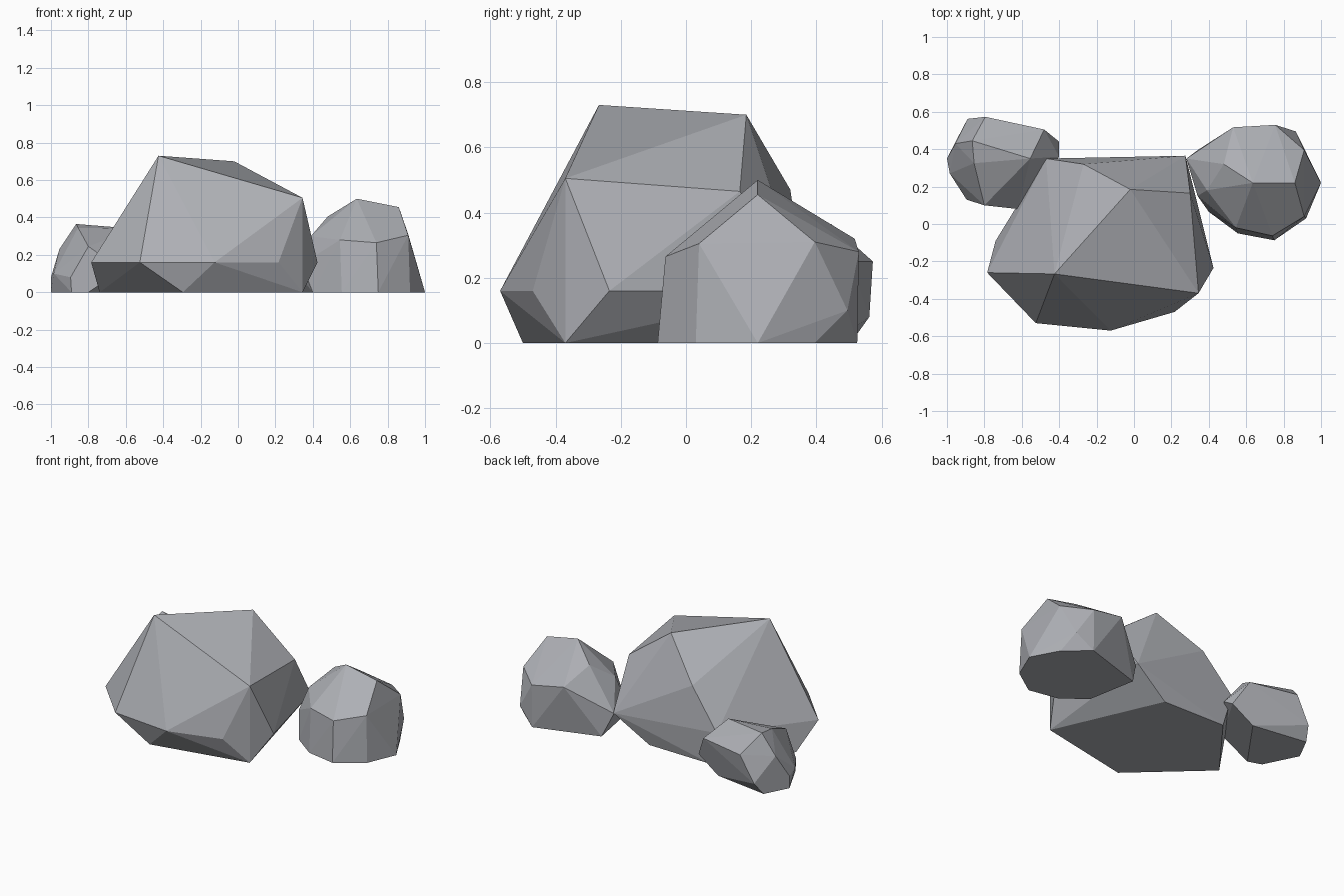
import bpy, bmesh, math

stone = bpy.data.materials.new("grey_stone")
stone.diffuse_color = (0.42, 0.43, 0.46, 1)


def rock(name, layers):
    """Faceted boulder: convex hull around a few chiselled corners, given as base / middle / crown."""
    bm = bmesh.new()
    for layer in layers:
        for corner in layer:
            bm.verts.new(corner)
    hull = bmesh.ops.convex_hull(bm, input=bm.verts[:])
    loose = {g for g in hull["geom_interior"] + hull["geom_unused"]
             if isinstance(g, bmesh.types.BMVert)}
    bmesh.ops.delete(bm, geom=list(loose), context='VERTS')
    # merge nearly coplanar triangles into broad facets
    bmesh.ops.dissolve_limit(bm, angle_limit=math.radians(1.5),
                             verts=bm.verts[:], edges=bm.edges[:])
    bmesh.ops.recalc_face_normals(bm, faces=bm.faces[:])
    mesh = bpy.data.meshes.new(name)
    bm.to_mesh(mesh)
    bm.free()
    mesh.materials.append(stone)
    obj = bpy.data.objects.new(name, mesh)
    bpy.context.collection.objects.link(obj)
    return obj


# Large middle boulder
rock("large_rock", [
    [(-.295, -.50, 0), (.345, -.37, 0), (.036, .33, 0), (-.41, .34, 0), (-.74, -.09, 0)],
    [(-.785, -.26, .16), (-.525, -.53, .16), (-.125, -.57, .16), (.217, -.47, .16),
     (.425, -.235, .16), (.275, .365, .16), (-.47, .35, .22)],
    [(.345, -.37, .505), (.30, .165, .465), (-.27, .32, .47), (-.395, .08, .51),
     (-.02, .185, .70), (-.425, -.267, .73)],
])

# Medium boulder on the right
rock("medium_rock", [
    [(1, .22, 0), (.92, .03, 0), (.75, -.087, 0), (.555, -.05, 0), (.40, .065, 0),
     (.34, .395, 0), (.755, .525, 0), (.905, .395, 0)],
    [(.34, .15, .15), (.28, .35, .15), (.865, .495, .10), (.74, -.063, .265),
     (.545, -.02, .28), (.91, .04, .305), (.91, .395, .31), (.755, .53, .28)],
    [(.53, .517, .32), (.39, .18, .30), (.48, .32, .405), (.86, .22, .455), (.635, .22, .50)],
])

# Small boulder on the left
rock("small_rock", [
    [(-1, .35, 0), (-.89, .13, 0), (-.80, .10, 0), (-.55, .45, 0), (-.92, .505, 0)],
    [(-1, .35, .08), (-.985, .27, .10), (-.895, .13, .08), (-.62, .08, .12),
     (-.89, .562, .08), (-.40, .44, .10), (-.40, .36, .15)],
    [(-.80, .10, .245), (-.955, .43, .23), (-.795, .573, .25), (-.48, .505, .25),
     (-.855, .325, .345), (-.555, .35, .34), (-.865, .445, .365)],
])
